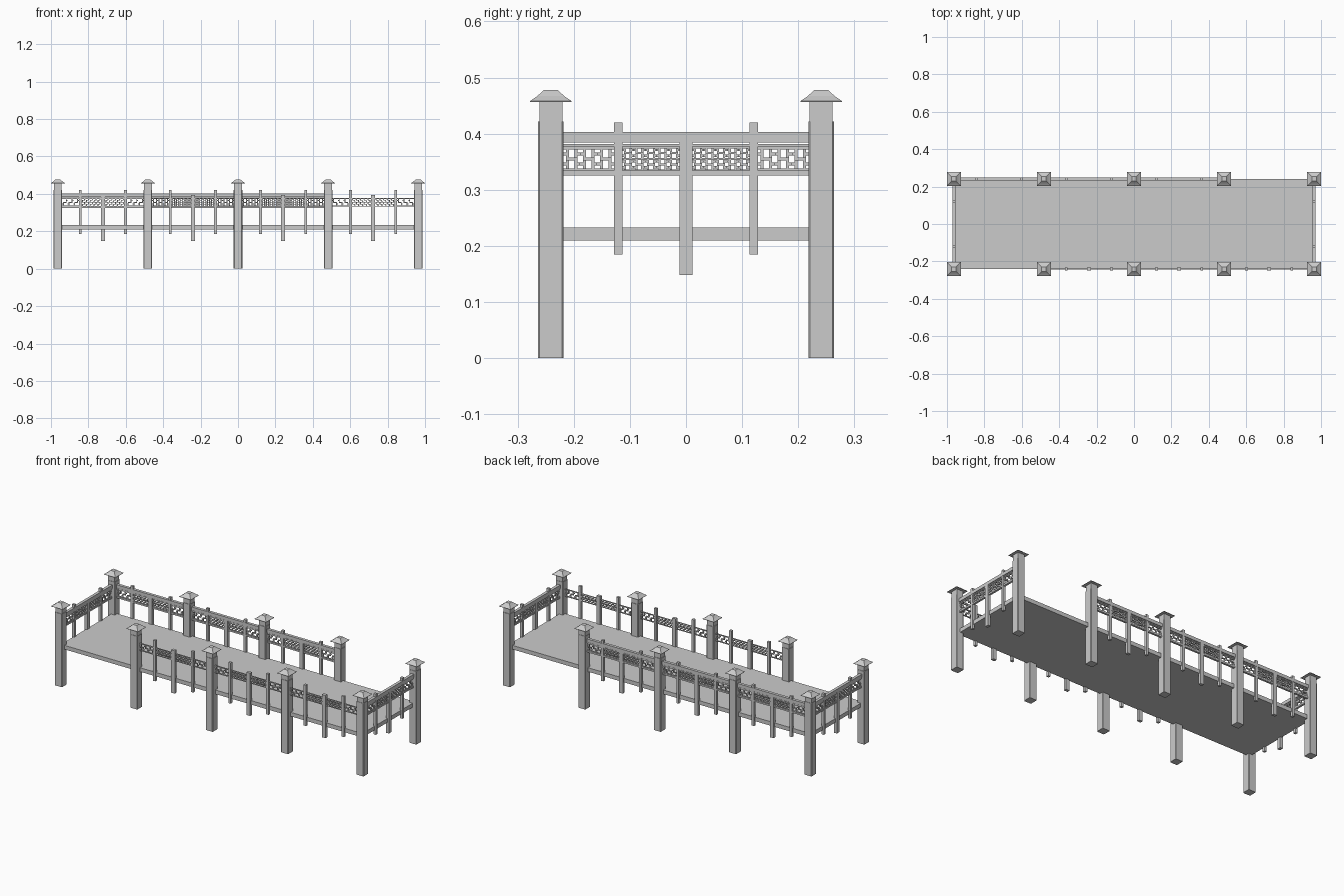
import bpy, bmesh
from mathutils import Matrix, Vector

if "Cube" in bpy.data.objects:
    bpy.data.objects.remove(bpy.data.objects["Cube"])

X, Y, BAY = 0.963, 0.241, 0.4815   # post lines and bay length


def box(bm, x0, x1, y0, y1, z0, z1):
    m = Matrix.Translation(((x0 + x1) / 2, (y0 + y1) / 2, (z0 + z1) / 2))
    m = m @ Matrix.Diagonal((x1 - x0, y1 - y0, z1 - z0, 1))
    return bmesh.ops.create_cube(bm, size=1, matrix=m)["verts"]


def finish(bm, name, matrix=Matrix()):
    me = bpy.data.meshes.new(name)
    bmesh.ops.recalc_face_normals(bm, faces=bm.faces)
    bm.to_mesh(me)
    bm.free()
    return place(me, name, matrix)


def place(me, name, matrix):
    ob = bpy.data.objects.new(name, me)
    ob.matrix_world = matrix
    bpy.context.collection.objects.link(ob)
    return ob


def post_mesh():
    bm = bmesh.new()
    # chamfered shaft
    vs = box(bm, -.023, .023, -.023, .023, 0, .422)
    edges = {e for v in vs for e in v.link_edges
             if abs(e.verts[0].co.z - e.verts[1].co.z) > .1}
    bmesh.ops.bevel(bm, geom=list(edges), offset=.003, segments=1, affect='EDGES')
    # neck
    box(bm, -.0205, .0205, -.0205, .0205, .420, .458)
    # flared square cap
    rings = []
    for r, z in ((.037, .4565), (.037, .458), (.024, .467), (.012, .478)):
        rings.append([bm.verts.new((sx * r, sy * r, z))
                      for sx, sy in ((-1, -1), (1, -1), (1, 1), (-1, 1))])
    for a, b in zip(rings, rings[1:]):
        for i in range(4):
            j = (i + 1) % 4
            bm.faces.new((a[i], a[j], b[j], b[i]))
    bm.faces.new(rings[0][::-1])
    bm.faces.new(rings[-1])
    bmesh.ops.recalc_face_normals(bm, faces=bm.faces)
    me = bpy.data.meshes.new("post")
    bm.to_mesh(me)
    bm.free()
    return me


def fret_row(bm, u0, u1, z0, z1, n, t):
    """Interlocking hooked bars between two horizontal lines."""
    w, h, d = (u1 - u0) / n, z1 - z0, .003
    zm = (z0 + z1) / 2

    def v(u, a, b):
        box(bm, u - t / 2, u + t / 2, -d, d, a, b)

    def hbar(a, b, z):
        box(bm, max(a, u0), min(b, u1), -d, d, z - t / 2, z + t / 2)

    for i in range(n):
        u = u0 + i * w
        v(u + .25 * w, zm - t / 2, z1)
        hbar(u + .25 * w - t / 2, u + .75 * w + t / 2, zm)
        v(u + .75 * w, z0, zm + t / 2)
        # short hooks off the lower and upper stems
        hbar(u, u + .25 * w, z1 - .25 * h)
        hbar(u + .75 * w, u + w, z0 + .25 * h)


def fretwork(matrix, name):
    bm = bmesh.new()
    half = BAY / 2 - .022
    for s in (-1, 1):
        # open outer panel
        a, b = sorted((s * .128, s * half))
        fret_row(bm, a, b, .337, .373, 3, .005)
        box(bm, a, b, -.003, .003, .333, .338)
        box(bm, a, b, -.003, .003, .372, .377)
        # dense inner panel of two rows
        a, b = sorted((s * .011, s * .114))
        for z in (.335, .3555):
            fret_row(bm, a, b, z, z + .0205, 5, .0038)
        for z in (.333, .3535, .374):
            box(bm, a, b, -.003, .003, z, z + .0035)
    finish(bm, name, matrix)


def railing(matrix, name, rails):
    bm = bmesh.new()
    half = BAY / 2 - .02
    # two slim balusters and a longer middle one
    for u in (-.121, .121):
        box(bm, u - .0075, u + .0075, -.0075, .0075, .185, .42)
    box(bm, -.0115, .0115, -.0085, .0085, .148, .395)
    finish(bm, name + "_balusters", matrix)
    if rails:
        bm = bmesh.new()
        box(bm, -half, half, -.0085, .0085, .384, .403)
        box(bm, -half, half, -.006, .006, .377, .382)
        box(bm, -half, half, -.006, .006, .325, .334)
        finish(bm, name + "_rails", matrix)
    fretwork(matrix, name + "_fretwork")


# deck
bm = bmesh.new()
box(bm, -X, X, -.240, .240, .21, .233)
finish(bm, "deck")

# posts
pm = post_mesh()
for i in range(5):
    for side, y in (("front", -Y), ("back", Y)):
        place(pm, f"{side}_post_{i}", Matrix.Translation((-X + i * BAY, y, 0)))

# long sides: each leaves one open bay at opposite corners
for i in range(3):
    railing(Matrix.Translation((-X + (i + 1.5) * BAY, -Y, 0)), f"front_bay_{i}", False)
    railing(Matrix.Translation((-X + (i + .5) * BAY, Y, 0)) @ Matrix.Rotation(3.14159265, 4, 'Z'),
            f"back_bay_{i}", True)

# ends
for name, x, ang in (("left_end", -X, -1.57079633), ("right_end", X, 1.57079633)):
    railing(Matrix.Translation((x, 0, 0)) @ Matrix.Rotation(ang, 4, 'Z'), name, True)
